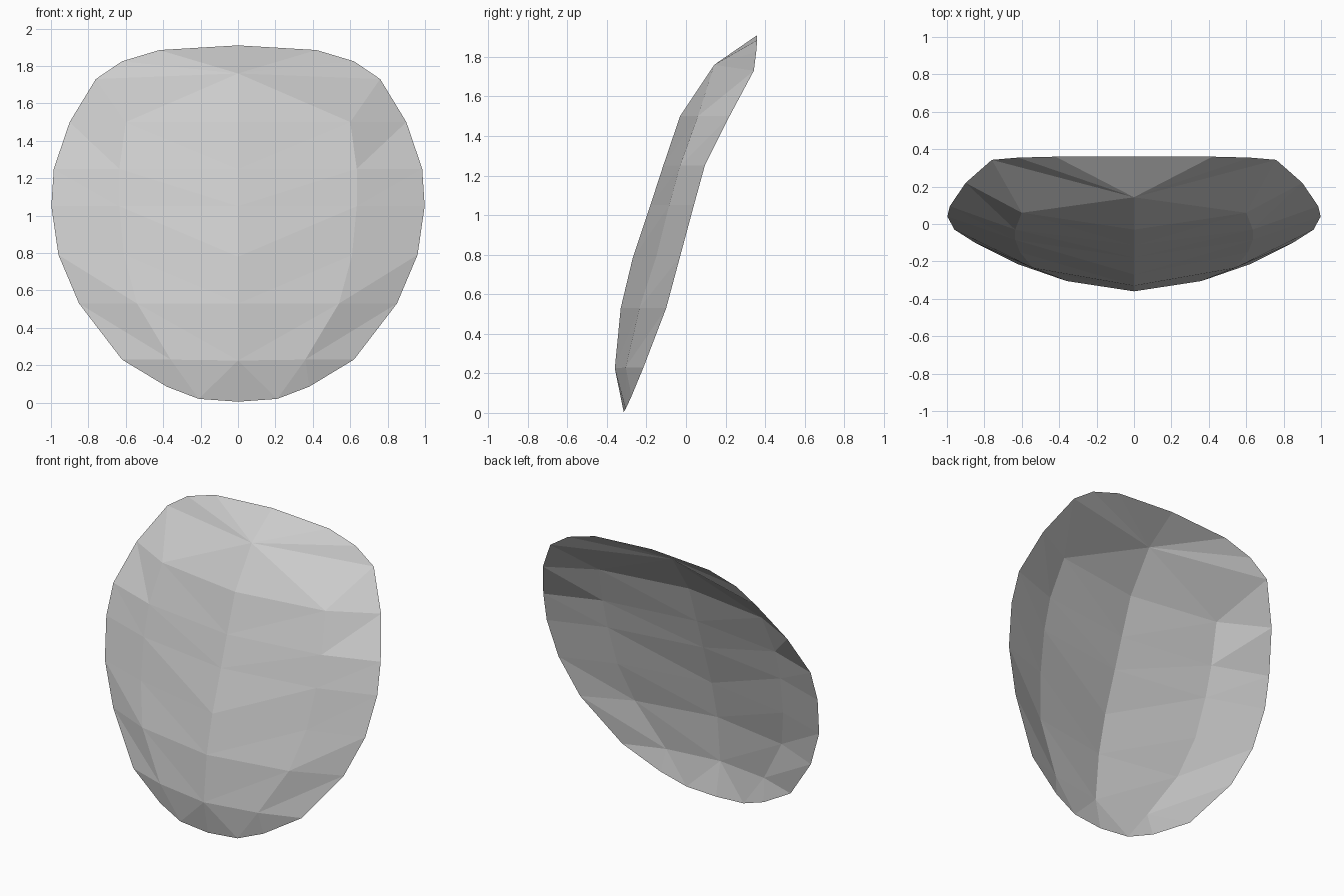
import bpy
import bmesh

if "Cube" in bpy.data.objects:
    bpy.data.objects.remove(bpy.data.objects["Cube"], do_unlink=True)

grey = bpy.data.materials.new("plain grey")
grey.use_nodes = True
colour = (0.6, 0.6, 0.6, 1)
grey.diffuse_color = colour
grey.node_tree.nodes["Principled BSDF"].inputs["Base Color"].default_value = colour

# Half outline of the curved plate: central spine, middle column and rim
spine = [(0, -.03, 1.50), (0, -.115, 1.25), (0, -.18, 1.05), (0, -.27, .78),
         (0, -.33, .53), (0, -.36, .225)]
middle = [(.60, .06, 1.50), (.635, -.03, 1.25), (.635, -.085, 1.05),
          (.61, -.15, .79), (.54, -.235, .53), (.36, -.305, .23)]
rim = [(.90, .22, 1.50), (.985, .095, 1.25), (.998, .04, 1.05),
       (.96, -.03, .79), (.85, -.10, .53), (.62, -.215, .23)]
brow = (0, .143, 1.76)
top_rim = [(0, .36, 1.91), (.42, .36, 1.885), (.62, .355, 1.825), (.76, .343, 1.73)]
low_rim = [(.38, -.275, .085), (.21, -.305, .02), (0, -.315, .005)]

bm = bmesh.new()


def add_half(side):
    """Build one half of the plate; side is 1 for left and -1 for right."""
    def tri(*points):
        verts = [bm.verts.new((side * x, y, z)) for x, y, z in points]
        bm.faces.new(verts if side > 0 else verts[::-1])

    # Top fan
    for a, b in zip(top_rim, top_rim[1:]):
        tri(brow, b, a)
    tri(brow, middle[0], top_rim[-1])
    tri(top_rim[-1], middle[0], rim[0])
    tri(brow, spine[0], middle[0])

    # Rows between the columns
    for i in range(len(rim) - 1):
        tri(spine[i], spine[i + 1], middle[i])
        tri(middle[i], spine[i + 1], middle[i + 1])
        tri(middle[i], middle[i + 1], rim[i])
        tri(rim[i], middle[i + 1], rim[i + 1])

    # Bottom fan
    tri(middle[-1], low_rim[0], rim[-1])
    tri(middle[-1], low_rim[1], low_rim[0])
    tri(spine[-1], low_rim[1], middle[-1])
    tri(spine[-1], low_rim[2], low_rim[1])


for side in (1, -1):
    add_half(side)

bmesh.ops.remove_doubles(bm, verts=bm.verts, dist=.001)
mesh = bpy.data.meshes.new("curved_plate")
bm.to_mesh(mesh)
bm.free()
mesh.materials.append(grey)
plate = bpy.data.objects.new("curved_plate", mesh)
bpy.context.collection.objects.link(plate)
